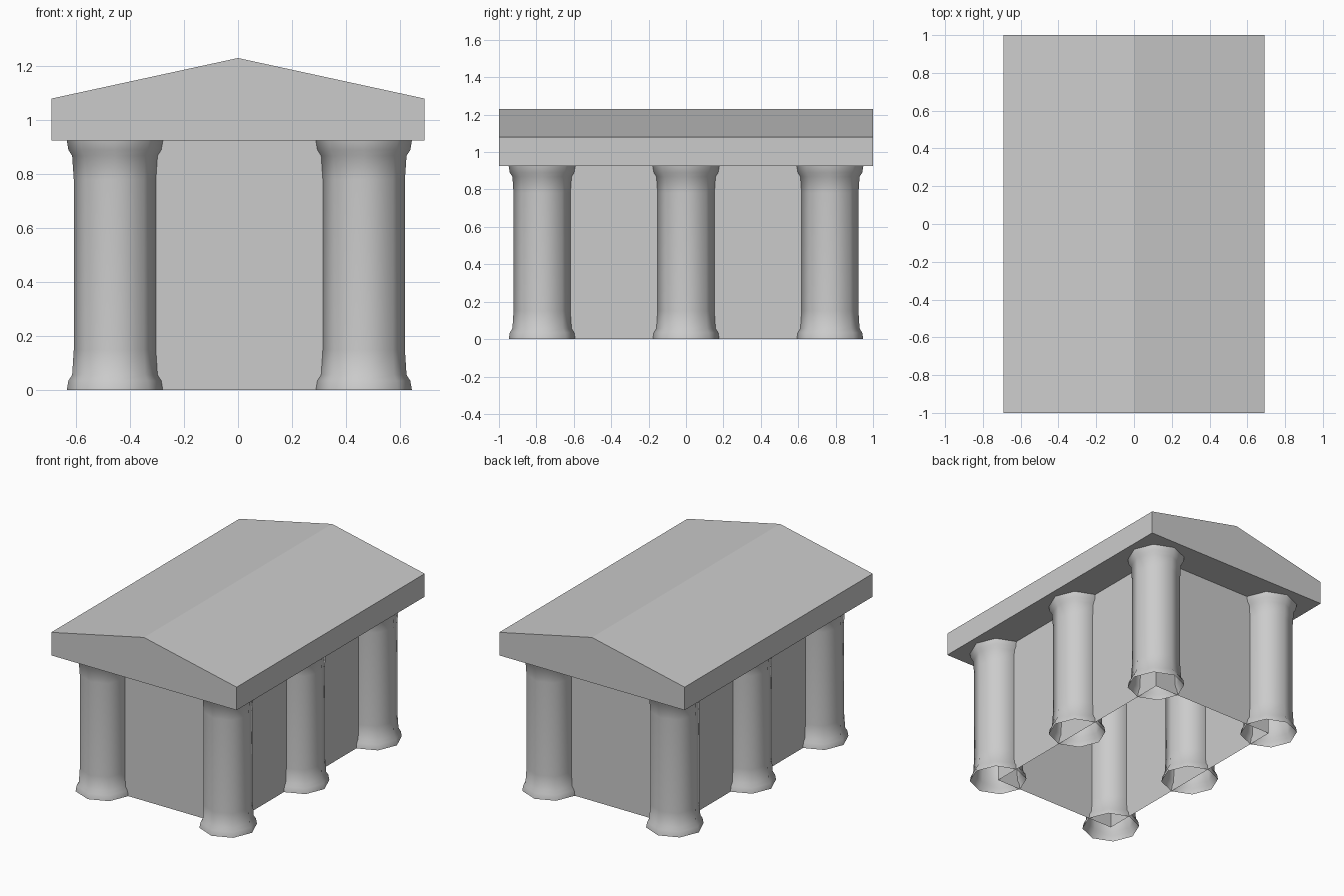
import bpy
import math

cube = bpy.data.objects.get("Cube")
if cube:
    bpy.data.objects.remove(cube, do_unlink=True)

stone = bpy.data.materials.new("grey_stone")
stone.use_nodes = True
GREY = (0.6, 0.6, 0.6, 1)
stone.diffuse_color = GREY
stone.node_tree.nodes["Principled BSDF"].inputs["Base Color"].default_value = GREY

CENTRE_X, HALF_X, HALF_Y = 0.005, 0.461, 0.77
EAVES = 0.925
SIDES = 8


def add_mesh(name, verts, faces):
    mesh = bpy.data.meshes.new(name)
    mesh.from_pydata(verts, [], faces)
    mesh.materials.append(stone)
    obj = bpy.data.objects.new(name, mesh)
    bpy.context.collection.objects.link(obj)
    return obj


def bridge(start, count):
    """Quads between two consecutive rings of vertices."""
    return [(start + i, start + (i + 1) % count,
             start + count + (i + 1) % count, start + count + i)
            for i in range(count)]


# Roof: gabled profile extruded front to back
gable = [(-0.69, EAVES), (0.69, EAVES), (0.69, 1.08), (0, 1.23), (-0.69, 1.08)]
n = len(gable)
verts = [(x, y, z) for y in (-1, 1) for x, z in gable]
caps = [tuple(range(n)), tuple(reversed(range(n, 2 * n)))]
add_mesh("roof", verts, [f[::-1] for f in bridge(0, n)] + caps)

# Hall walls, open underneath
corners = [(-1, -1), (1, -1), (1, 1), (-1, 1)]
verts = [(CENTRE_X + sx * HALF_X, sy * HALF_Y, z)
         for z in (0, EAVES) for sx, sy in corners]
add_mesh("hall_walls", verts, bridge(0, 4))

# Columns: flared open tubes, three along each long side
profile = [(0.178, 0), (0.172, 0.035), (0.158, 0.057), (0.152, 0.15),
           (0.152, 0.78), (0.158, 0.868), (0.172, 0.89), (0.178, EAVES)]
verts = [(r * math.cos(math.tau * i / SIDES), r * math.sin(math.tau * i / SIDES), z)
         for r, z in profile for i in range(SIDES)]
faces = [f for k in range(len(profile) - 1) for f in bridge(k * SIDES, SIDES)]
for side, sx in (("right", -1), ("left", 1)):
    for place, sy in (("front", -1), ("middle", 0), ("back", 1)):
        column = add_mesh(f"{place}_{side}_column", verts, faces)
        column.location = (CENTRE_X + sx * HALF_X, sy * HALF_Y, 0)
        column.data.shade_smooth()
